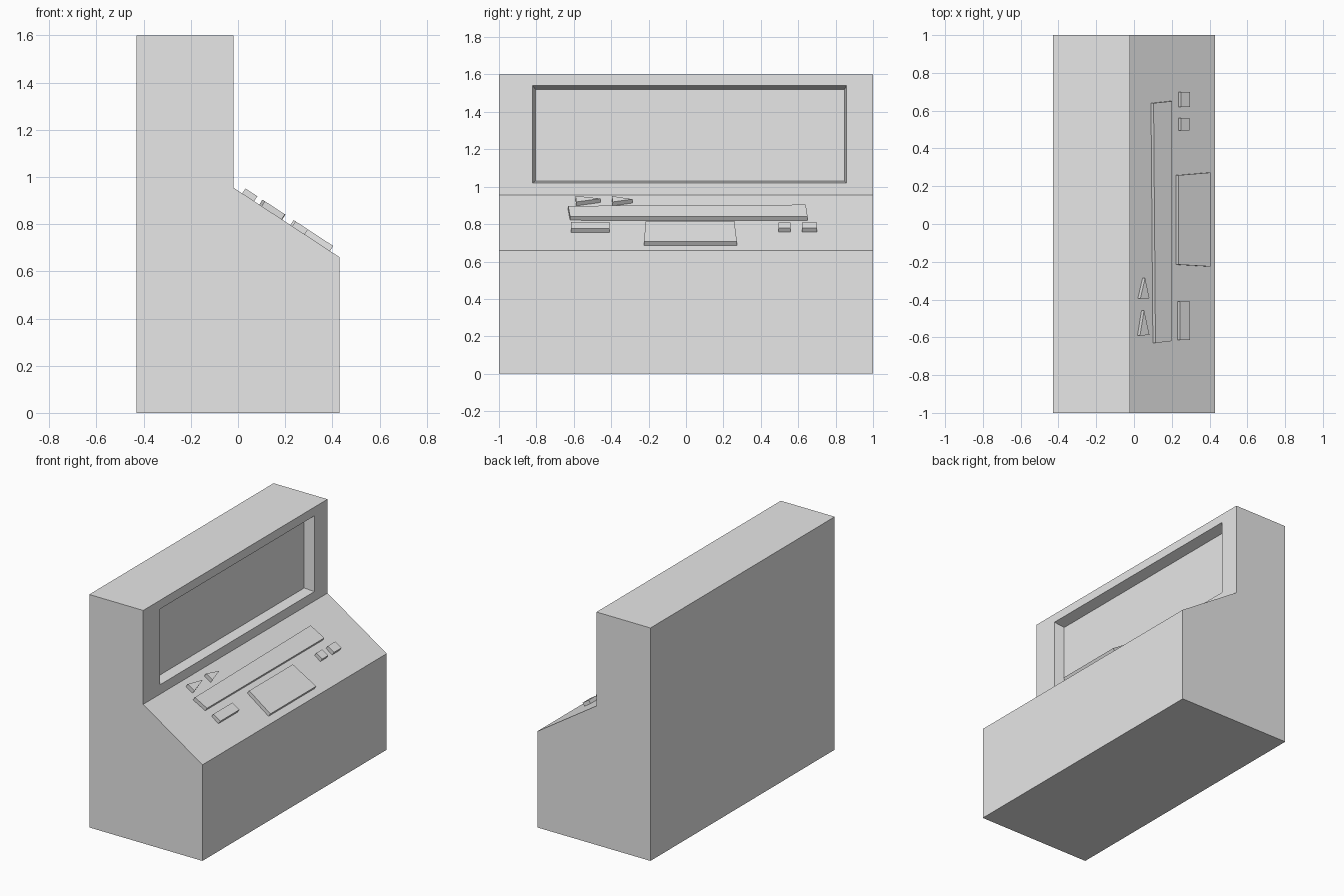
import bpy, bmesh
from mathutils import Vector

cube = bpy.data.objects.get("Cube")
if cube:
    bpy.data.objects.remove(cube, do_unlink=True)

grey = bpy.data.materials.new("light_grey")
grey.use_nodes = True
colour = (0.8, 0.8, 0.8, 1)
grey.diffuse_color = colour
grey.node_tree.nodes["Principled BSDF"].inputs["Base Color"].default_value = colour

# Ends of the sloping control panel, in x and z
PANEL_TOP = Vector((-0.02, 0, 0.955))
PANEL_LOW = Vector((0.43, 0, 0.66))
SLOPE = (PANEL_LOW.z - PANEL_TOP.z) / (PANEL_LOW.x - PANEL_TOP.x)
NORMAL = Vector((-SLOPE, 0, 1)).normalized()


def prism(bm, points, offset):
    """Extrude a polygon along an offset."""
    face = bm.faces.new([bm.verts.new(p) for p in points])
    out = bmesh.ops.extrude_face_region(bm, geom=[face])
    verts = [v for v in out["geom"] if isinstance(v, bmesh.types.BMVert)]
    bmesh.ops.translate(bm, verts=verts, vec=offset)
    bmesh.ops.recalc_face_normals(bm, faces=bm.faces)


def finish(bm, name):
    mesh = bpy.data.meshes.new(name)
    bm.to_mesh(mesh)
    bm.free()
    mesh.materials.append(grey)
    obj = bpy.data.objects.new(name, mesh)
    bpy.context.collection.objects.link(obj)
    return obj


def place_corners(face, y_range, z_range):
    """Move the four corners of an upright face to a given rectangle."""
    mid = face.calc_center_median()
    for v in face.verts:
        v.co.y = y_range[v.co.y > mid.y]
        v.co.z = z_range[v.co.z > mid.z]


# Cabinet: side profile extruded along its width
bm = bmesh.new()
profile = [(-0.43, 0), (0.43, 0), (PANEL_LOW.x, PANEL_LOW.z),
           (PANEL_TOP.x, PANEL_TOP.z), (PANEL_TOP.x, 1.6), (-0.43, 1.6)]
prism(bm, [(x, -1, z) for x, z in profile], Vector((0, 2, 0)))

# Recessed screen with slightly tapered walls
screen = next(f for f in bm.faces
              if f.normal.x > 0.9 and f.calc_center_median().z > 1)
bmesh.ops.inset_individual(bm, faces=[screen], thickness=0.05)
place_corners(screen, (-0.82, 0.857), (1.02, 1.54))
bmesh.ops.inset_individual(bm, faces=[screen], thickness=0.01)
place_corners(screen, (-0.805, 0.847), (1.03, 1.52))
for v in screen.verts:
    v.co.x -= 0.07
finish(bm, "cabinet")

# Raised controls: outlines as x, y on the sloping panel
SINK, HEIGHT = 0.005, 0.025


def control(name, outline):
    bm = bmesh.new()
    base = [Vector((x, y, PANEL_TOP.z + SLOPE * (x - PANEL_TOP.x))) - NORMAL * SINK
            for x, y in outline]
    prism(bm, base, NORMAL * (HEIGHT + SINK))
    finish(bm, name)


def rectangle(x0, x1, y0, y1):
    return [(x0, y0), (x1, y0), (x1, y1), (x0, y1)]


control("long_bar", [(0.10, -0.63), (0.185, -0.62), (0.187, 0.65), (0.09, 0.64)])
control("wide_plate", [(0.222, -0.215), (0.39, -0.225), (0.39, 0.272), (0.222, 0.258)])
control("wide_button", rectangle(0.23, 0.283, -0.615, -0.41))
control("small_button_inner", rectangle(0.235, 0.28, 0.495, 0.56))
control("small_button_outer", rectangle(0.235, 0.282, 0.62, 0.70))
control("triangle_button_outer", [(0.018, -0.59), (0.068, -0.588), (0.04, -0.457)])
control("triangle_button_inner", [(0.02, -0.395), (0.068, -0.393), (0.045, -0.287)])
